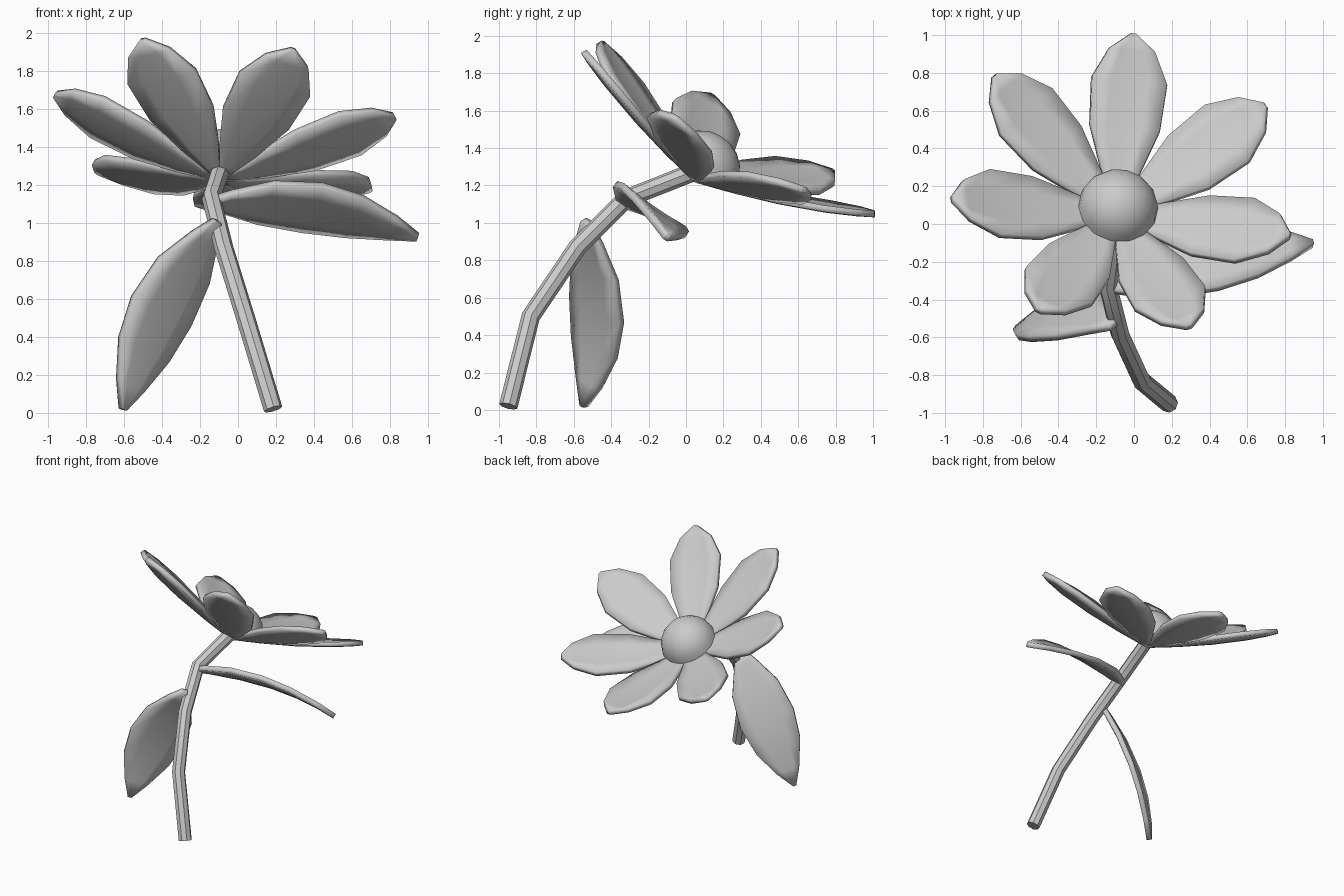
import bpy, bmesh, math
from mathutils import Vector

if "Cube" in bpy.data.objects:
    bpy.data.objects.remove(bpy.data.objects["Cube"])

HEAD = Vector((-0.09, 0.06, 1.25))            # point where petals meet
AXIS = Vector((0.11, 0.5, 0.86)).normalized()  # direction the flower faces
PETAL = [(0, .015), (.1, .045), (.23, .1), (.48, .185), (.74, .2), (.91, .12), (1, .012)]
LEAF = [(0, .02), (.1, .085), (.28, .18), (.5, .21), (.7, .175), (.88, .09), (1, .012)]


def finish(name, bm):
    mesh = bpy.data.meshes.new(name)
    bm.to_mesh(mesh)
    bm.free()
    obj = bpy.data.objects.new(name, mesh)
    bpy.context.collection.objects.link(obj)
    return obj


def smooth(obj):
    bpy.ops.object.select_all(action='DESELECT')
    obj.select_set(True)
    bpy.context.view_layer.objects.active = obj
    bpy.ops.object.shade_smooth_by_angle(angle=math.radians(35))


def blade(name, base, tip, normal, outline, bow, cup, thickness):
    """Curved petal or leaf: outline gives (fraction along, half width)."""
    base, tip = Vector(base), Vector(tip)
    along = (tip - base).normalized()
    side = Vector(normal).cross(along).normalized()
    up = along.cross(side)
    bm = bmesh.new()
    rows = []
    for t, w in outline:
        row = []
        for u in (-1, -.5, 0, .5, 1):
            lift = bow * 4 * t * (1 - t) + cup * (u * u - .4) * w / .2
            row.append(bm.verts.new(base.lerp(tip, t) + side * (w * u) + up * lift))
        rows.append(row)
    for a, b in zip(rows, rows[1:]):
        for j in range(4):
            bm.faces.new((a[j], b[j], b[j + 1], a[j + 1]))
    obj = finish(name, bm)
    mod = obj.modifiers.new("thickness", 'SOLIDIFY')
    mod.thickness = thickness
    mod.offset = -1
    smooth(obj)
    return obj


# Stem: faceted tube along a bent path
curve = bpy.data.curves.new("stem", 'CURVE')
curve.dimensions = '3D'
curve.bevel_depth = 0.05
curve.bevel_resolution = 2
curve.use_fill_caps = True
path = [(.185, -.95, .02), (.04, -.83, .5), (-.075, -.58, .87),
        (-.14, -.32, 1.13), (-.09, .06, 1.28)]
spline = curve.splines.new('POLY')
spline.points.add(len(path) - 1)
for p, co in zip(spline.points, path):
    p.co = (*co, 1)
stem = bpy.data.objects.new("stem", curve)
bpy.context.collection.objects.link(stem)
bpy.context.view_layer.objects.active = stem
stem.select_set(True)
bpy.ops.object.convert(target='MESH')
smooth(bpy.context.view_layer.objects.active)

# Flower centre: half sphere facing along the flower axis
bm = bmesh.new()
bmesh.ops.create_uvsphere(bm, u_segments=14, v_segments=10, radius=0.215)
cut = bmesh.ops.bisect_plane(bm, geom=bm.verts[:] + bm.edges[:] + bm.faces[:], dist=1e-5,
                             plane_co=(0, 0, 0), plane_no=(0, 0, 1), clear_inner=True)
bmesh.ops.holes_fill(bm, edges=[e for e in bm.edges if e.is_boundary], sides=0)
centre = finish("flower_centre", bm)
centre.rotation_mode = 'QUATERNION'
centre.rotation_quaternion = AXIS.to_track_quat('Z', 'Y')
centre.location = HEAD + AXIS * 0.035
smooth(centre)

# Seven petals evenly spaced around the axis, tilted up
e1 = (Vector((1, 0, 0)) - AXIS * AXIS.x).normalized()
e2 = AXIS.cross(e1)
for i in range(7):
    a = math.radians(86.5 - i * 360 / 7)
    tip = HEAD + (e1 * math.cos(a) + e2 * math.sin(a)) * 0.915 + AXIS * 0.325
    blade(f"petal_{i + 1}", HEAD, tip, AXIS, PETAL, -0.02, 0.015, 0.035)

# Two drooping leaves
blade("leaf_right", (-.17, -.33, 1.12), (.95, -.09, .94), (0, .57, .82), LEAF, .075, .01, .04)
blade("leaf_left", (-.12, -.52, 1.02), (-.62, -.53, .02), (-.55, .77, .27), LEAF, .075, .01, .04)
